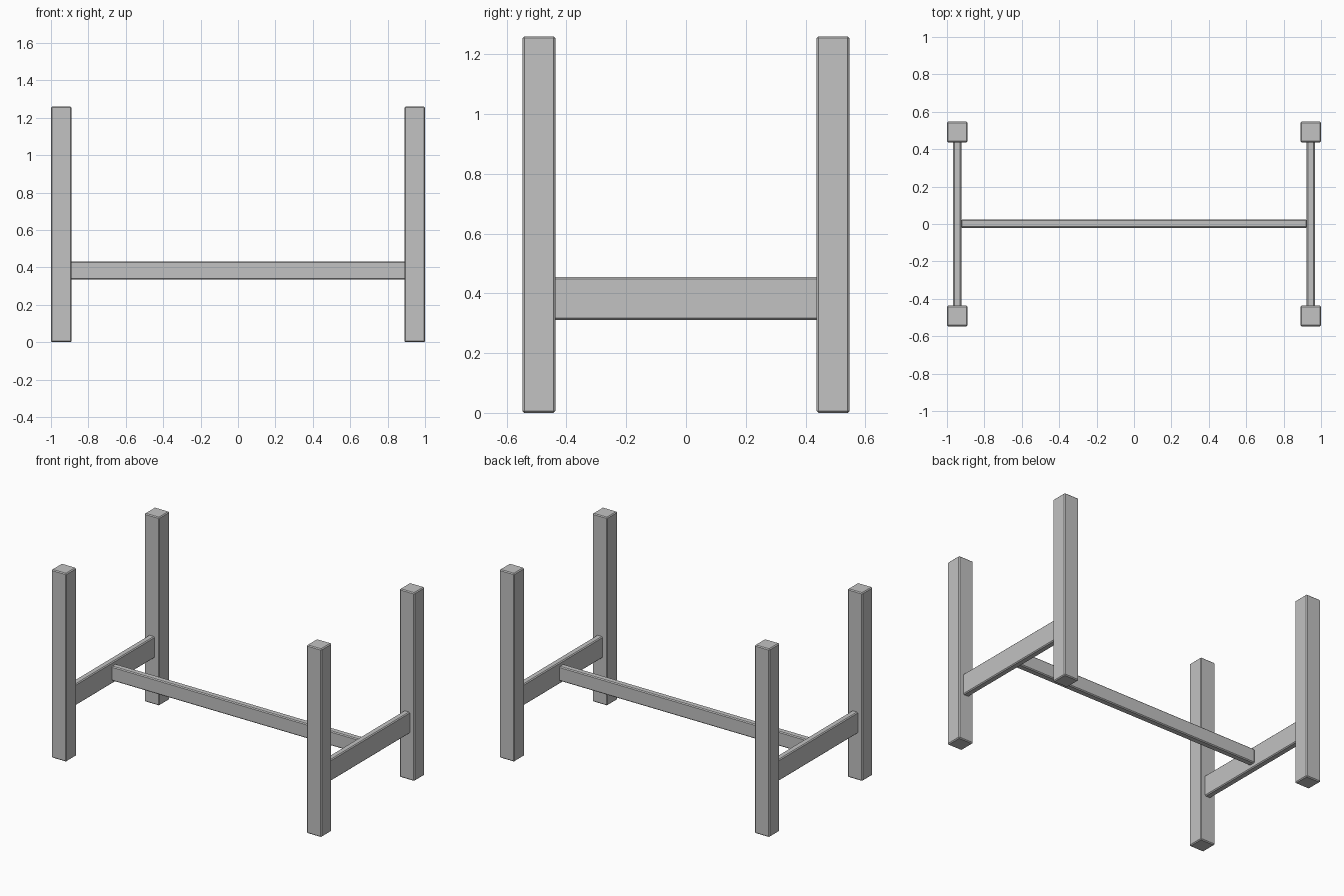
import bpy
import bmesh
from mathutils import Vector

cube = bpy.data.objects.get("Cube")
if cube:
    bpy.data.objects.remove(cube, do_unlink=True)

# Single grey finish
grey = bpy.data.materials.new("plain grey")
grey.use_nodes = True
colour = (0.54, 0.54, 0.54, 1.0)
grey.diffuse_color = colour
grey.node_tree.nodes["Principled BSDF"].inputs["Base Color"].default_value = colour


def beam(name, centre, size, bevel=0.006):
    """Square timber with a narrow chamfer on every edge."""
    bm = bmesh.new()
    bmesh.ops.create_cube(bm, size=1.0)
    bmesh.ops.scale(bm, vec=Vector(size), verts=bm.verts)
    mesh = bpy.data.meshes.new(name)
    bm.to_mesh(mesh)
    bm.free()
    mesh.materials.append(grey)
    obj = bpy.data.objects.new(name, mesh)
    obj.location = centre
    bpy.context.collection.objects.link(obj)
    mod = obj.modifiers.new("edge chamfer", "BEVEL")
    mod.width = bevel
    mod.segments = 1
    return obj


LEG, HEIGHT = 0.11, 1.26
LEG_X, LEG_Y = 0.945, 0.492
RAIL_Z = 0.383

for side, sx in (("left", 1), ("right", -1)):
    # Corner legs
    for end, sy in (("front", -1), ("back", 1)):
        beam(f"{end}_{side}_leg", (sx * LEG_X, sy * LEG_Y, HEIGHT / 2),
             (LEG, LEG, HEIGHT))
    # Rail joining the front and back legs
    beam(f"{side}_side_rail", (sx * LEG_X, 0, RAIL_Z),
         (0.043, 2 * (LEG_Y - LEG / 2) + 0.012, 0.143))

# Long stretcher between the side rails
beam("centre_stretcher", (0, 0.002, RAIL_Z), (1.85, 0.045, 0.097))
